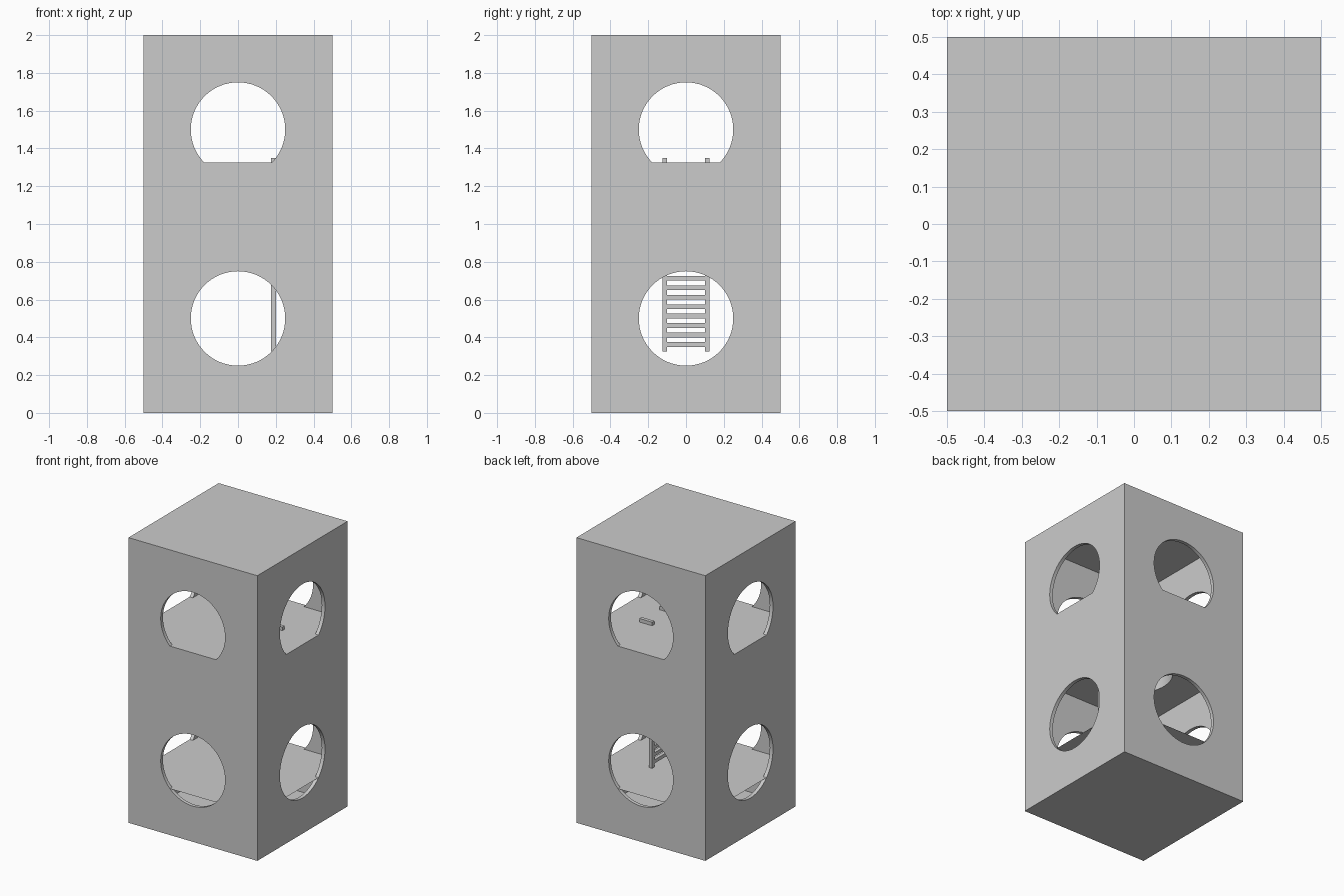
import bpy, bmesh, math

if "Cube" in bpy.data.objects:
    bpy.data.objects.remove(bpy.data.objects["Cube"])

R, T, SEG = 0.25, 0.025, 64      # opening radius, wall thickness, circle sides
FLOOR = 1.325                    # top of the upper floor


def new_object(name, bm):
    bmesh.ops.recalc_face_normals(bm, faces=bm.faces[:])
    mesh = bpy.data.meshes.new(name)
    bm.to_mesh(mesh)
    bm.free()
    ob = bpy.data.objects.new(name, mesh)
    bpy.context.collection.objects.link(ob)
    return ob


def add_box(bm, lo, hi):
    for v in bmesh.ops.create_cube(bm, size=1)['verts']:
        v.co = [h if c > 0 else l for c, l, h in zip(v.co, lo, hi)]


def box(name, lo, hi):
    bm = bmesh.new()
    add_box(bm, lo, hi)
    return new_object(name, bm)


def prism(name, pts, place, start, end):
    """Extrude a 2D outline; place(a, b, depth) gives the 3D position."""
    bm = bmesh.new()
    face = bm.faces.new([bm.verts.new(place(a, b, start)) for a, b in pts])
    ext = bmesh.ops.extrude_face_region(bm, geom=[face])['geom']
    for v in [g for g in ext if isinstance(g, bmesh.types.BMVert)]:
        i = next(k for k in range(3) if place(0, 0, 1)[k] != 0)
        v.co[i] = end
    return new_object(name, bm)


def cut(target, cutter):
    mod = target.modifiers.new("cut", 'BOOLEAN')
    mod.operation, mod.solver, mod.object = 'DIFFERENCE', 'EXACT', cutter
    bpy.context.view_layer.objects.active = target
    bpy.ops.object.modifier_apply(modifier=mod.name)
    bpy.data.objects.remove(cutter, do_unlink=True)


def circle(cz=0.0):
    return [(R * math.cos(2 * math.pi * i / SEG), cz + R * math.sin(2 * math.pi * i / SEG))
            for i in range(SEG)]


def clipped_circle(cz, zmin):
    a = math.asin((zmin - cz) / R)
    n = 48
    pts = [(R * math.cos(a + (math.pi - 2 * a) * i / n),
            cz + R * math.sin(a + (math.pi - 2 * a) * i / n)) for i in range(n + 1)]
    pts[0], pts[-1] = (pts[0][0], zmin), (pts[-1][0], zmin)
    return pts


# two-storey shell with a thick floor between the rooms
house = box("house_shell", (-0.5, -0.5, 0), (0.5, 0.5, 2))
w = 0.5 - T
cut(house, box("lower_room", (-w, -w, 0.02), (w, w, 0.985)))
cut(house, box("upper_room", (-w, -w, FLOOR), (w, w, 1.985)))

# round openings on all four sides, the upper ones flat at floor level
along_x = lambda a, b, d: (d, a, b)
along_y = lambda a, b, d: (a, d, b)
along_z = lambda a, b, d: (a, b, d)
for outline in (circle(0.5), clipped_circle(1.5, FLOOR)):
    for place in (along_x, along_y):
        # each wall is cut on its own
        for side in (-1, 1):
            cut(house, prism("opening", outline, lambda a, b, d, p=place: p(a, b, d),
                             side * 0.44, side * 0.6))

# round shaft through the thick floor
cut(house, prism("shaft", circle(), along_z, 0.9, 1.4))
bpy.ops.object.select_all(action='DESELECT')
house.select_set(True)
bpy.context.view_layer.objects.active = house
bpy.ops.object.shade_smooth_by_angle(angle=math.radians(30))

# thin lower floor sheet
bm = bmesh.new()
bmesh.ops.create_grid(bm, x_segments=1, y_segments=1, size=0.5)
sheet = new_object("lower_floor", bm)
sheet.location.z = 0.325

# cover over the shaft
bm = bmesh.new()
bmesh.ops.create_circle(bm, cap_ends=True, radius=R, segments=SEG)
cover = new_object("shaft_cover", bm)
cover.location.z = FLOOR

# ladder: rails with hooks over the shaft rim, and evenly spaced rungs
bm = bmesh.new()
for y in (-0.125, 0.1):
    add_box(bm, (0.175, y, 0.325), (0.2, y + 0.025, 1.35))
    add_box(bm, (0.2, y, FLOOR), (0.275, y + 0.025, 1.35))
new_object("ladder_rails", bm)
bm = bmesh.new()
for i in range(20):
    z = 0.35 + 0.05 * i
    add_box(bm, (0.175, -0.1, z), (0.2, 0.1, z + 0.025))
new_object("ladder_rungs", bm)
